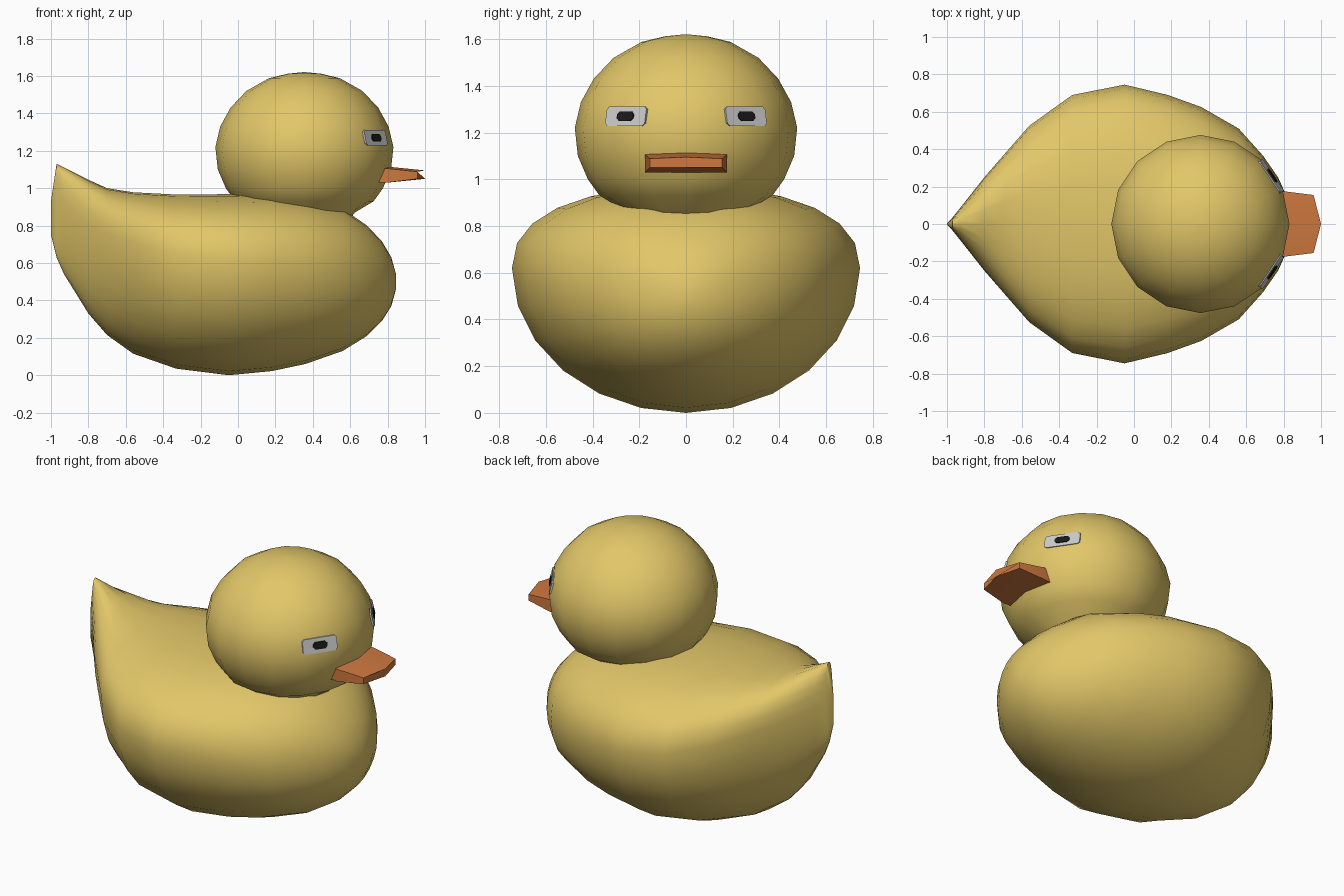
import bpy, bmesh
from math import sin, cos, pi, radians

if "Cube" in bpy.data.objects:
    bpy.data.objects.remove(bpy.data.objects["Cube"])


def material(name, rgb):
    m = bpy.data.materials.new(name)
    m.diffuse_color = (*rgb, 1)
    m.use_nodes = True
    m.node_tree.nodes["Principled BSDF"].inputs["Base Color"].default_value = m.diffuse_color
    return m


YELLOW = material("yellow", (0.76, 0.57, 0.14))
ORANGE = material("orange", (0.62, 0.19, 0.05))
WHITE = material("white", (0.75, 0.75, 0.75))
BLACK = material("black", (0.01, 0.01, 0.01))


def finish(name, bm, mat, angle=None):
    bmesh.ops.recalc_face_normals(bm, faces=bm.faces)
    me = bpy.data.meshes.new(name)
    bm.to_mesh(me)
    bm.free()
    me.materials.append(mat)
    ob = bpy.data.objects.new(name, me)
    bpy.context.collection.objects.link(ob)
    if angle:
        bpy.ops.object.select_all(action='DESELECT')
        ob.select_set(True)
        bpy.context.view_layer.objects.active = ob
        bpy.ops.object.shade_smooth_by_angle(angle=radians(angle))
    return ob


def loft(name, rings, mat, angle):
    """Skin a list of closed rings and cap both ends."""
    bm = bmesh.new()
    loops = [[bm.verts.new(p) for p in ring] for ring in rings]
    n = len(loops[0])
    for a, b in zip(loops, loops[1:]):
        for i in range(n):
            j = (i + 1) % n
            bm.faces.new((a[i], a[j], b[j], b[i]))
    bm.faces.new(loops[0])
    bm.faces.new(loops[-1])
    return finish(name, bm, mat, angle)


def body_ring(x, low, top, mid, w, n=24):
    ring = []
    for i in range(n):
        a = 2 * pi * i / n
        c, s = cos(a), sin(a)
        if s > 0:  # back is flatter than the belly
            e = 2 / 2.3
            y = w * abs(c) ** e * (1 if c > 0 else -1)
            z = mid + (top - mid) * s ** e
        else:
            y, z = w * c, mid + (mid - low) * s
        ring.append((x, y, z))
    return ring


# Body: x, belly height, back height, height of widest point, half width
stations = [(-1.0, 0.75, 0.93, 0.85, 0.004), (-0.97, 0.63, 1.13, 0.9, 0.035),
            (-0.93, 0.54, 1.11, 0.87, 0.085), (-0.8, 0.33, 1.045, 0.8, 0.25),
            (-0.7, 0.215, 1.0, 0.76, 0.365), (-0.56, 0.115, 0.978, 0.71, 0.525),
            (-0.33, 0.035, 0.966, 0.65, 0.69), (-0.05, 0.0, 0.968, 0.62, 0.745),
            (0.18, 0.022, 0.965, 0.61, 0.69), (0.36, 0.06, 0.94, 0.59, 0.625),
            (0.56, 0.13, 0.89, 0.56, 0.51), (0.69, 0.21, 0.8, 0.53, 0.365),
            (0.77, 0.29, 0.715, 0.51, 0.25), (0.82, 0.37, 0.63, 0.505, 0.14),
            (0.845, 0.46, 0.54, 0.5, 0.04)]
loft("body", [body_ring(*s) for s in stations], YELLOW, 50)

# Head: revolved profile narrowing into the neck
HX = 0.355
profile = [(0.2, 0.78), (0.27, 0.87), (0.37, 0.93), (0.42, 1.0), (0.463, 1.1),
           (0.476, 1.22), (0.45, 1.33), (0.395, 1.43), (0.31, 1.52),
           (0.19, 1.588), (0.09, 1.612), (0.01, 1.62)]
loft("head", [[(HX + r * cos(2 * pi * i / 16), r * sin(2 * pi * i / 16), z)
               for i in range(16)] for r, z in profile], YELLOW, 60)

# Beak: x, half width, side bottom/top, middle bottom/top
beak = [(0.7, 0.0, 0.165, 1.03, 1.11, 1.03, 1.125),
        (0.8, 0.0, 0.175, 1.03, 1.105, 1.03, 1.115),
        (0.96, 0.04, 0.155, 1.05, 1.088, 1.05, 1.095)]
loft("beak", [[(x, -w, b), (x + dx, 0, mb), (x, w, b),
               (x, w, t), (x + dx, 0, mt), (x, -w, t)]
              for x, dx, w, b, t, mb, mt in beak], ORANGE, 40)


# Eyes: flat patches lying on the head
def eye_patch(name, side, hw, hh, cut, lift, mat):
    a = side * radians(34)
    outline = [(-hw, -hh + cut), (-hw + cut, -hh), (hw - cut, -hh), (hw, -hh + cut),
               (hw, hh - cut), (hw - cut, hh), (-hw + cut, hh), (-hw, hh - cut)]
    bm = bmesh.new()
    vs = []
    for t, dz in outline:
        z = 1.27 + dz
        r = (0.476 - 0.236 * (z - 1.22)) * cos(pi / 16) + lift
        vs.append(bm.verts.new((HX + r * cos(a) - t * sin(a),
                                r * sin(a) + t * cos(a), z)))
    f = bm.faces.new(vs)
    back = bmesh.ops.extrude_face_region(bm, geom=[f])
    for v in back["geom"]:
        if isinstance(v, bmesh.types.BMVert):
            v.co.x -= 0.012 * cos(a)
            v.co.y -= 0.012 * sin(a)
    finish(name, bm, mat)


for label, side in (("left", 1), ("right", -1)):
    eye_patch(label + "_eye_white", side, 0.102, 0.042, 0.012, 0.006, WHITE)
    eye_patch(label + "_pupil", side, 0.042, 0.02, 0.012, 0.012, BLACK)
